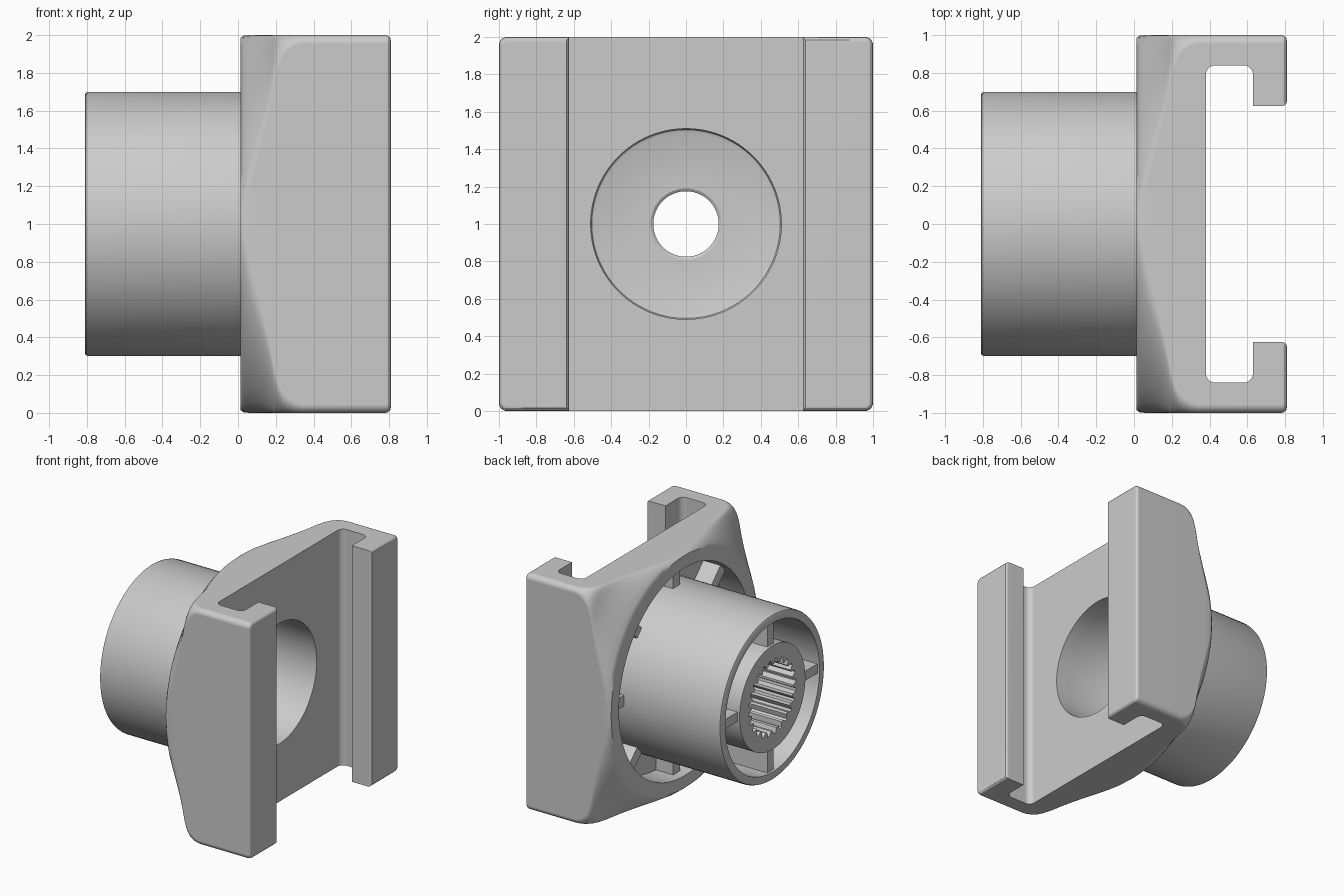
import bpy, bmesh
from math import sin, cos, pi, tau, radians
from mathutils import Vector

cube = bpy.data.objects.get("Cube")
if cube:
    bpy.data.objects.remove(cube, do_unlink=True)

GREY = (0.6, 0.6, 0.6, 1)
grey = bpy.data.materials.new("matte grey")
grey.use_nodes = True
grey.diffuse_color = GREY
grey.node_tree.nodes["Principled BSDF"].inputs["Base Color"].default_value = GREY


def loft(name, rings, closed=False):
    """Skin equal-length rings; either cap the ends or join last to first."""
    bm = bmesh.new()
    loops = [[bm.verts.new(p) for p in ring] for ring in rings]
    pairs = list(zip(loops, loops[1:]))
    if closed:
        pairs.append((loops[-1], loops[0]))
    else:
        bm.faces.new(loops[0])
        bm.faces.new(loops[-1])
    for a, b in pairs:
        for i in range(len(a)):
            j = (i + 1) % len(a)
            bm.faces.new((a[i], a[j], b[j], b[i]))
    bmesh.ops.remove_doubles(bm, verts=bm.verts, dist=0.0001)
    bmesh.ops.recalc_face_normals(bm, faces=bm.faces)
    mesh = bpy.data.meshes.new(name)
    bm.to_mesh(mesh)
    bm.free()
    mesh.materials.append(grey)
    obj = bpy.data.objects.new(name, mesh)
    bpy.context.collection.objects.link(obj)
    return obj


def select(obj):
    bpy.ops.object.select_all(action="DESELECT")
    obj.select_set(True)
    bpy.context.view_layer.objects.active = obj


def smooth(obj):
    select(obj)
    bpy.ops.object.shade_smooth_by_angle(angle=radians(30))


def cut(obj, cutter):
    mod = obj.modifiers.new("cut", "BOOLEAN")
    mod.operation = "DIFFERENCE"
    mod.solver = "EXACT"
    mod.object = cutter
    select(obj)
    bpy.ops.object.modifier_apply(modifier=mod.name)
    bpy.data.objects.remove(cutter, do_unlink=True)


def circle(x, r, n=96):
    return [Vector((x, r * cos(tau * i / n), 1 + r * sin(tau * i / n))) for i in range(n)]


def rounded_square(x, radius, inset=0, steps=16):
    """Square section across x whose corners have the given radius."""
    c, pts = 1 - radius, []
    for k in range(4):
        sy, sz = (1, -1, -1, 1)[k], (1, 1, -1, -1)[k]
        for i in range(steps + 1):
            a = (k + i / steps) * pi / 2
            pts.append(Vector((x, sy * c + (radius - inset) * cos(a),
                               1 + sz * c + (radius - inset) * sin(a))))
    return pts


def radial_bar(name, angle, x0, x1, r0, r1, width):
    """Box that runs outward from the axis at the given angle."""
    out = Vector((0, cos(angle), sin(angle)))
    side = Vector((0, -sin(angle), cos(angle))) * width / 2
    axis = Vector((0, 0, 1))
    rings = [[Vector((x, 0, 0)) + axis + out * r + side * s
              for r, s in ((r0, -1), (r1, -1), (r1, 1), (r0, 1))] for x in (x0, x1)]
    return loft(name, rings)


# Bracket body: round at the back, blending into a square front with eased edges
blend = [(0.012, 1, 0.015), (0.03, 0.93, 0.003), (0.06, 0.82), (0.1, 0.67), (0.14, 0.51),
         (0.17, 0.37), (0.19, 0.25), (0.21, 0.17), (0.235, 0.115), (0.265, 0.08),
         (0.3, 0.055), (0.34, 0.045), (0.78, 0.045), (0.795, 0.045, 0.004),
         (0.806, 0.045, 0.015), (0.81, 0.045, 0.03)]
body = loft("bracket_body", [rounded_square(*section) for section in blend])

# Rail slot between the two lips, with rounded inner corners
half = []
for cx, start in ((0.43, pi), (0.58, pi / 2)):
    for i in range(7):
        a = start - i * pi / 12
        half.append((cx + 0.05 * cos(a), 0.79 + 0.05 * sin(a)))
half += [(0.63, 0.625), (0.785, 0.625), (0.798, 0.629), (0.807, 0.638), (0.81, 0.65),
         (0.9, 0.65)]
outline = half + [(x, -y) for x, y in reversed(half)]
cut(body, loft("slot_cutter", [[(x, y, z) for x, y in outline] for z in (-0.1, 2.1)]))

# Round recess at the back and the bore through the plate
cut(body, loft("recess_cutter", [circle(-0.1, 0.88), circle(0.25, 0.88)]))
cut(body, loft("bore_cutter", [circle(0.2, 0.51), circle(0.5, 0.51)]))
smooth(body)
weighted = body.modifiers.new("even shading", "WEIGHTED_NORMAL")
weighted.keep_sharp = True

# Tube with a web across it that holds the small through hole
profile = [(0.25, 0.51), (-0.18, 0.51), (-0.194, 0.504), (-0.2, 0.49), (-0.2, 0.19),
           (-0.21, 0.175), (-0.35, 0.175), (-0.35, 0.63), (-0.81, 0.63), (-0.81, 0.685),
           (-0.805, 0.695), (-0.79, 0.7), (0.25, 0.7)]
smooth(loft("tube", [circle(x, r) for x, r in profile], closed=True))

# Hub with a splined socket
TEETH = 24


def spline(x):
    ring = circle(x, 1, TEETH * 4)
    centre = Vector((x, 0, 1))
    return [centre + (p - centre) * (0.28 if i % 4 < 2 else 0.32) for i, p in enumerate(ring)]


hub = loft("splined_hub", [circle(-0.81, 0.44), circle(-0.34, 0.44),
                           spline(-0.34), spline(-0.81)], closed=True)
smooth(hub)

# Spokes from hub to tube
for k in range(4):
    radial_bar(f"spoke_{k + 1}", k * pi / 2, -0.79, -0.34, 0.42, 0.65, 0.08)

# Ribs from tube to the rim of the recess
for k in range(8):
    radial_bar(f"rib_{k + 1}", k * pi / 4, 0.09, 0.26, 0.68, 0.9, 0.09)
